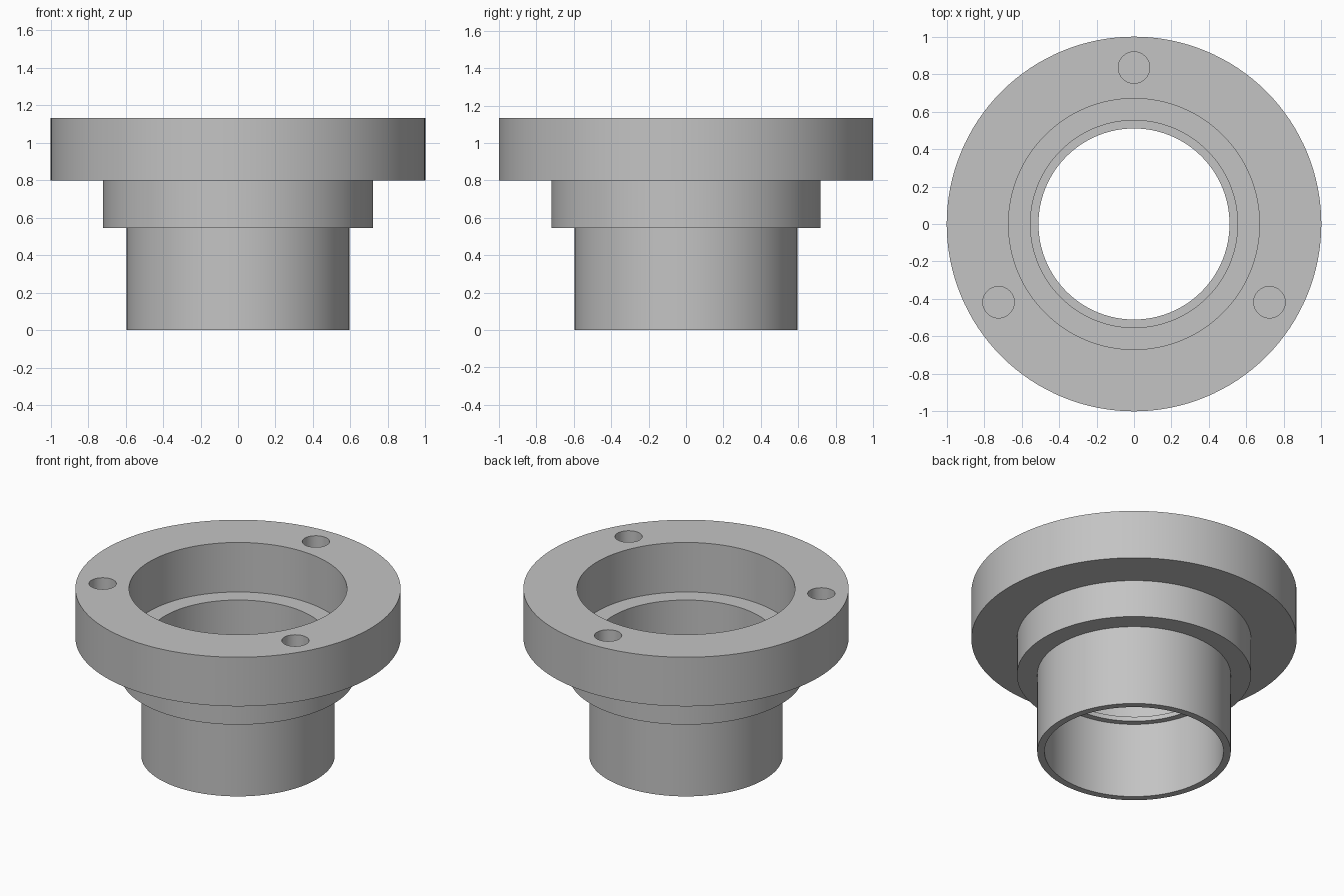
import bpy
import bmesh
from math import radians, cos, sin, pi

cube = bpy.data.objects.get("Cube")
if cube:
    bpy.data.objects.remove(cube, do_unlink=True)

SEGMENTS = 128
TOP = 1.133
HOLE_RADIUS, HOLE_CIRCLE, HOLE_DEPTH = 0.084, 0.835, 0.25

# Single plain grey
grey = bpy.data.materials.new("plain grey")
grey.use_nodes = True
colour = (0.55, 0.55, 0.55, 1)
grey.diffuse_color = colour
grey.node_tree.nodes["Principled BSDF"].inputs["Base Color"].default_value = colour


def lathe(name, profile):
    """Revolve a closed (radius, height) profile around z."""
    bm = bmesh.new()
    rings = []
    for r, z in profile:
        rings.append([bm.verts.new((r * cos(2 * pi * i / SEGMENTS),
                                    r * sin(2 * pi * i / SEGMENTS), z))
                      for i in range(SEGMENTS)])
    for k, ring in enumerate(rings):
        above = rings[(k + 1) % len(rings)]
        for i in range(SEGMENTS):
            j = (i + 1) % SEGMENTS
            bm.faces.new((ring[i], ring[j], above[j], above[i]))
    bmesh.ops.recalc_face_normals(bm, faces=bm.faces)
    mesh = bpy.data.meshes.new(name)
    bm.to_mesh(mesh)
    bm.free()
    mesh.materials.append(grey)
    obj = bpy.data.objects.new(name, mesh)
    bpy.context.collection.objects.link(obj)
    return obj


# Stepped body: outside from the bottom up, then the bore from the top down
body = lathe("flanged_sleeve", [
    (0.595, 0), (0.595, 0.545),      # lower tube
    (0.72, 0.545), (0.72, 0.80),     # shoulder
    (1.0, 0.80), (1.0, TOP),         # flange
    (0.67, TOP), (0.67, 0.797),      # wide recess
    (0.553, 0.797), (0.553, 0.543),  # middle bore
    (0.51, 0.543), (0.51, 0.512),    # inner lip
    (0.55, 0.512), (0.55, 0),        # lower bore
])

# Three blind holes in the flange
for angle in (90, 210, 330):
    a = radians(angle)
    bpy.ops.mesh.primitive_cylinder_add(
        vertices=48, radius=HOLE_RADIUS, depth=2 * HOLE_DEPTH,
        location=(HOLE_CIRCLE * cos(a), HOLE_CIRCLE * sin(a), TOP))
    cutter = bpy.context.object
    cutter.name = "hole_cutter"
    cutter.hide_render = True
    cutter.data.materials.append(grey)
    cut = body.modifiers.new("hole", "BOOLEAN")
    cut.operation = "DIFFERENCE"
    cut.solver = "EXACT"
    cut.object = cutter
    bpy.context.view_layer.objects.active = body
    bpy.ops.object.modifier_apply(modifier=cut.name)
    bpy.data.objects.remove(cutter, do_unlink=True)

# Smooth walls with crisp edges
bpy.ops.object.select_all(action="DESELECT")
body.select_set(True)
bpy.context.view_layer.objects.active = body
bpy.ops.object.shade_smooth_by_angle(angle=radians(30))
